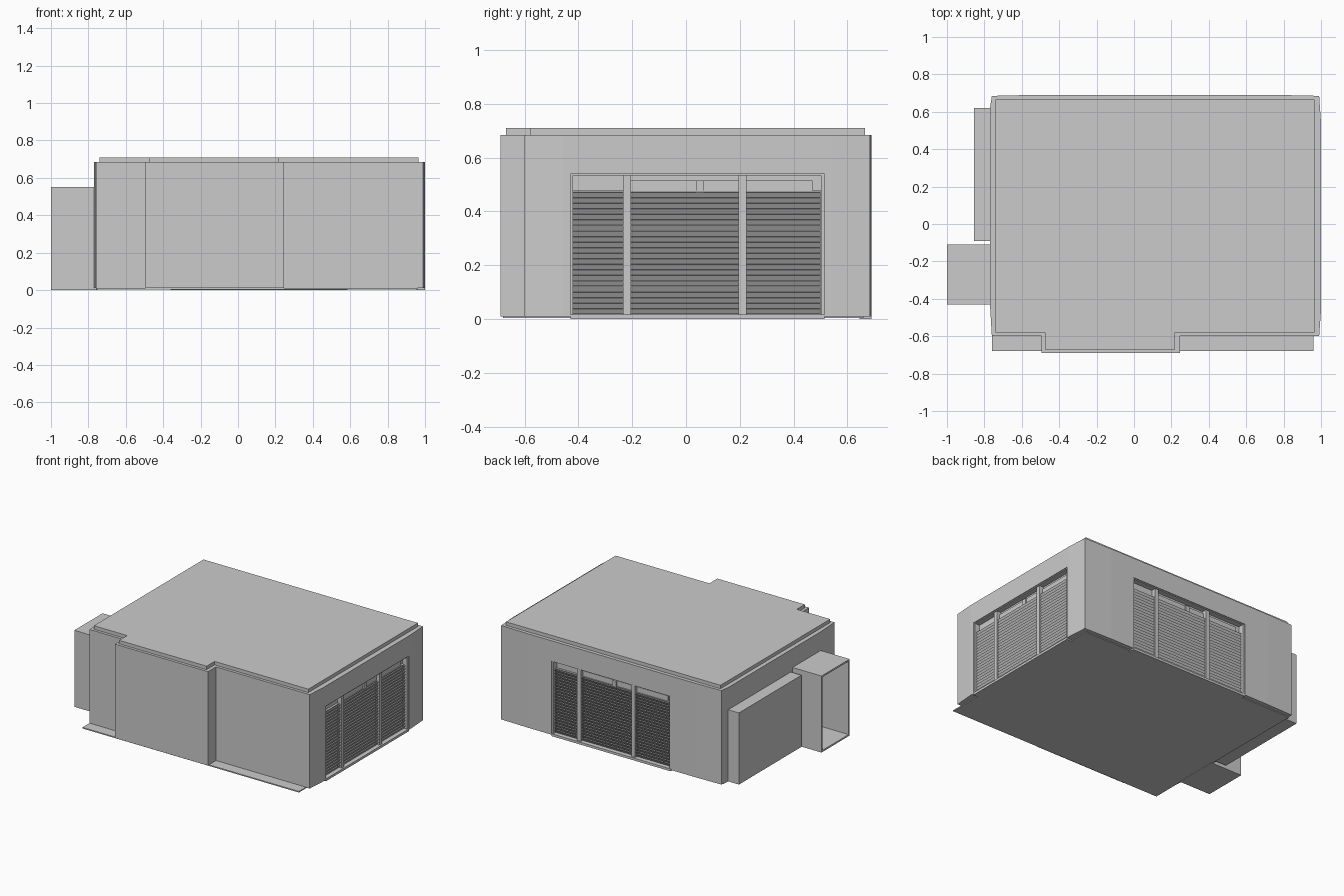
import bpy, bmesh, math
from mathutils import Matrix, Vector

if "Cube" in bpy.data.objects:
    bpy.data.objects.remove(bpy.data.objects["Cube"])

grey = bpy.data.materials.new("plain_grey")
grey.use_nodes = True
grey.diffuse_color = (0.6, 0.6, 0.6, 1)
grey.node_tree.nodes["Principled BSDF"].inputs["Base Color"].default_value = (0.6, 0.6, 0.6, 1)


def finish(name, bm, loc=(0, 0, 0), turn=0):
    bmesh.ops.recalc_face_normals(bm, faces=bm.faces[:])
    mesh = bpy.data.meshes.new(name)
    bm.to_mesh(mesh)
    bm.free()
    mesh.materials.append(grey)
    ob = bpy.data.objects.new(name, mesh)
    bpy.context.scene.collection.objects.link(ob)
    ob.location = loc
    ob.rotation_euler.z = turn
    return ob


def add_box(bm, x, y, z, tilt=0):
    """Add a box from three (low, high) ranges, tilted about its long axis."""
    mid = Vector([(a + b) / 2 for a, b in (x, y, z)])
    size = [b - a for a, b in (x, y, z)]
    m = Matrix.Translation(mid) @ Matrix.Rotation(tilt, 4, "X") @ Matrix.Diagonal((*size, 1))
    bmesh.ops.create_cube(bm, size=1, matrix=m)


def boxes(name, ranges, **place):
    bm = bmesh.new()
    for r in ranges:
        add_box(bm, *r)
    return finish(name, bm, **place)


def prism(name, outline, z0, z1):
    bm = bmesh.new()
    base = bm.faces.new([bm.verts.new((x, y, z0)) for x, y in outline])
    top = bmesh.ops.extrude_face_region(bm, geom=[base])["geom"]
    bmesh.ops.translate(bm, vec=(0, 0, z1 - z0),
                        verts=[v for v in top if isinstance(v, bmesh.types.BMVert)])
    return finish(name, bm)


# Walls with a projecting front bay, and the inset roof slab
walls = prism("walls", [
    (-0.76, -0.6), (-0.495, -0.6), (-0.495, -0.69), (0.245, -0.69), (0.245, -0.6),
    (0.99, -0.6), (1, -0.46), (1, 0.54), (0.99, 0.685), (0.77, 0.69), (-0.55, 0.69),
    (-0.76, 0.685), (-0.77, 0.62), (-0.77, -0.43)], 0.01, 0.685)
prism("roof", [
    (-0.74, -0.58), (-0.475, -0.58), (-0.475, -0.67), (0.22, -0.67), (0.22, -0.58),
    (0.965, -0.58), (0.965, 0.665), (-0.74, 0.665)], 0.68, 0.71)
boxes("floor_slab", [((-0.76, 0.96), (-0.68, 0.66), (0.004, 0.012))])

# Louvred windows: local x runs along the wall, local -y points outward
U0, U1, Z0, Z1, DEEP = -0.43, 0.515, 0.014, 0.54, 0.045
MULLIONS = [(-0.235, -0.205), (0.195, 0.225)]
BAYS = [(-0.42, -0.235), (-0.205, 0.195), (0.225, 0.5)]
SLATS, LOW, HIGH = 22, 0.018, 0.472


def window(side, loc, turn):
    place = dict(loc=loc, turn=turn)
    # Opening cut into the wall
    cutter = boxes("opening_cutter", [((U0, U1), (-0.05, DEEP), (Z0, Z1))], **place)
    cutter.hide_render = True
    mod = walls.modifiers.new("opening", "BOOLEAN")
    mod.object = cutter
    mod.solver = "EXACT"
    bpy.context.view_layer.objects.active = walls
    bpy.ops.object.modifier_apply(modifier=mod.name)
    bpy.data.objects.remove(cutter)

    # Frame, mullions and transom
    front, back = 0.006, DEEP
    boxes(side + "_window_frame", [
        ((U0, U0 + 0.01), (front, back), (Z0, Z1)),
        ((U1 - 0.013, U1), (front, back), (Z0, Z1)),
        ((U0, U1), (front, back), (Z1 - 0.006, Z1)),
        ((U0, U1), (0.03, back), (HIGH, HIGH + 0.006)),
        ((U0, U1), (0, back), (0.0, Z0 + 0.003)),
    ] + [(m, (0.012, back), (Z0, Z1)) for m in MULLIONS], **place)

    # Upper panels above the louvres
    boxes(side + "_window_panels", [
        (BAYS[1], (0.035, back), (HIGH, 0.516)),
        ((0.225, 0.47), (0.035, back), (HIGH, 0.516)),
        ((0.038, 0.066), (0.025, back), (HIGH, 0.516)),
    ], **place)

    # Slats leaning outward at the top
    bm = bmesh.new()
    pitch = (HIGH - LOW) / SLATS
    for bay in BAYS:
        for i in range(SLATS):
            z = LOW + i * pitch
            add_box(bm, bay, (0.023, 0.026), (z, z + pitch * 1.08), math.radians(32))
    finish(side + "_window_slats", bm, **place)


window("left", (1, 0, 0), math.pi / 2)
window("back", (0.155, 0.69, 0), math.pi)

# Open-ended duct and low cabinet on the right wall
X, Y, Z, T = (-1, -0.75), (-0.43, -0.11), (0, 0.55), 0.012
boxes("open_duct", [
    (X, Y, (Z[0], Z[0] + T)),
    (X, Y, (Z[1] - T, Z[1])),
    (X, (Y[0], Y[0] + T), Z),
    (X, (Y[1] - T, Y[1]), Z)])
boxes("side_cabinet", [((-0.855, -0.75), (-0.09, 0.62), (0.01, 0.525))])
